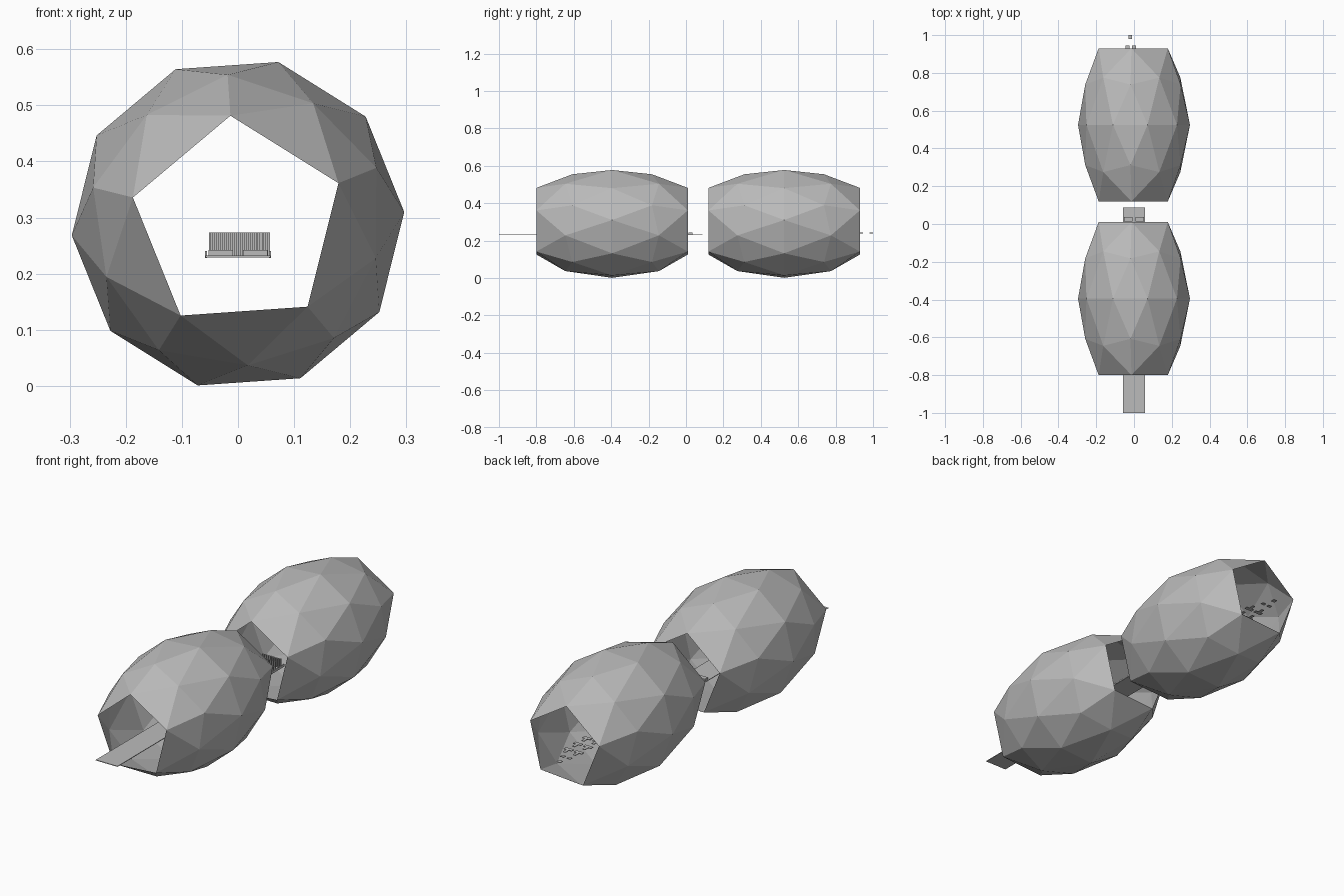
import bpy, bmesh, math
from mathutils import Vector

if "Cube" in bpy.data.objects:
    bpy.data.objects.remove(bpy.data.objects["Cube"])

grey = bpy.data.materials.new("plain grey")
grey.diffuse_color = (0.5, 0.5, 0.5, 1)
grey.use_nodes = True
grey.node_tree.nodes["Principled BSDF"].inputs["Base Color"].default_value = grey.diffuse_color


def finish(name, bm):
    mesh = bpy.data.meshes.new(name)
    bm.to_mesh(mesh)
    bm.free()
    mesh.materials.append(grey)
    ob = bpy.data.objects.new(name, mesh)
    bpy.context.collection.objects.link(ob)
    return ob


def boxes(name, items):
    """One object from (x, y, z, width, depth, height) boxes, z at the bottom."""
    bm = bmesh.new()
    for x, y, z, w, d, h in items:
        vs = bmesh.ops.create_cube(bm, size=1)["verts"]
        for v in vs:
            v.co = Vector((x + v.co.x * w, y + v.co.y * d, z + (v.co.z + 0.5) * h))
    return finish(name, bm)


# Geodesic shell with pentagonal openings, two mirrored halves along y
CZ, TURN = 0.289, 94


def shell(name, cy):
    bm = bmesh.new()

    def vert(r, deg, y):
        a = math.radians(TURN + deg)
        return bm.verts.new((r * math.cos(a), cy + y, CZ + r * math.sin(a)))

    equator = [vert(0.297, 18 + 36 * k, 0) for k in range(10)]
    for s in (-1, 1):
        rim = [vert(0.193, 72 * i, s * 0.405) for i in range(5)]
        knot = [vert(0.266, 72 * i, s * 0.213) for i in range(5)]
        mid = [vert(0.253, 72 * i + 36, s * 0.25) for i in range(5)]
        for i in range(5):
            j = (i + 1) % 5
            ea, eb, ep = equator[2 * i], equator[2 * i + 1], equator[2 * i - 1]
            for tri in ((rim[i], rim[j], mid[i]), (rim[i], knot[i], mid[i]),
                        (rim[j], mid[i], knot[j]), (knot[i], mid[i], ea),
                        (mid[i], knot[j], eb), (mid[i], ea, eb), (knot[i], ep, ea)):
                bm.faces.new(tri)
    bm.normal_update()
    centre = Vector((0, cy, CZ))
    for f in bm.faces:
        if f.normal.dot(f.calc_center_median() - centre) < 0:
            f.normal_flip()
    return finish(name, bm)


shell("front_shell", -0.395)
shell("rear_shell", 0.525)

# Thin deck running through the front shell
boxes("deck", [(0, -0.456, 0.229, 0.116, 1.088, 0.003)])

# Paired low blocks on the rear end of the deck
boxes("deck_blocks", [(s * 0.031, y, 0.232, 0.044, 0.022, 0.01)
                      for s in (-1, 1) for y in (-0.08, -0.03, 0.025)])

# Staggered upright slats inside the rear shell
boxes("slats", [(-0.05 + 0.0105 * k + 0.0035 * r, 0.14 + 0.035 * r, 0.229, 0.004, 0.008, 0.044)
                for r in range(4) for k in range(10)])

# Low side rails beside the slats
boxes("side_rails", [(s * 0.057, 0.2, 0.228, 0.004, 0.14, 0.012) for s in (-1, 1)])

# Loose T-shaped plates toward the rear opening
plates = []
for y in (0.72, 0.79, 0.86):
    for s in (-1, 1):
        plates += [(s * 0.027 - 0.005, y, 0.237, 0.042, 0.018, 0.003),
                   (s * 0.027 - 0.005, y + 0.022, 0.237, 0.014, 0.026, 0.003)]
boxes("tee_plates", plates)

# Small square plates trailing off behind
boxes("trailing_plates", [(-0.035, 0.937, 0.239, 0.02, 0.016, 0.003),
                          (0.0, 0.937, 0.239, 0.02, 0.016, 0.003),
                          (-0.02, 0.99, 0.239, 0.02, 0.02, 0.003)])
